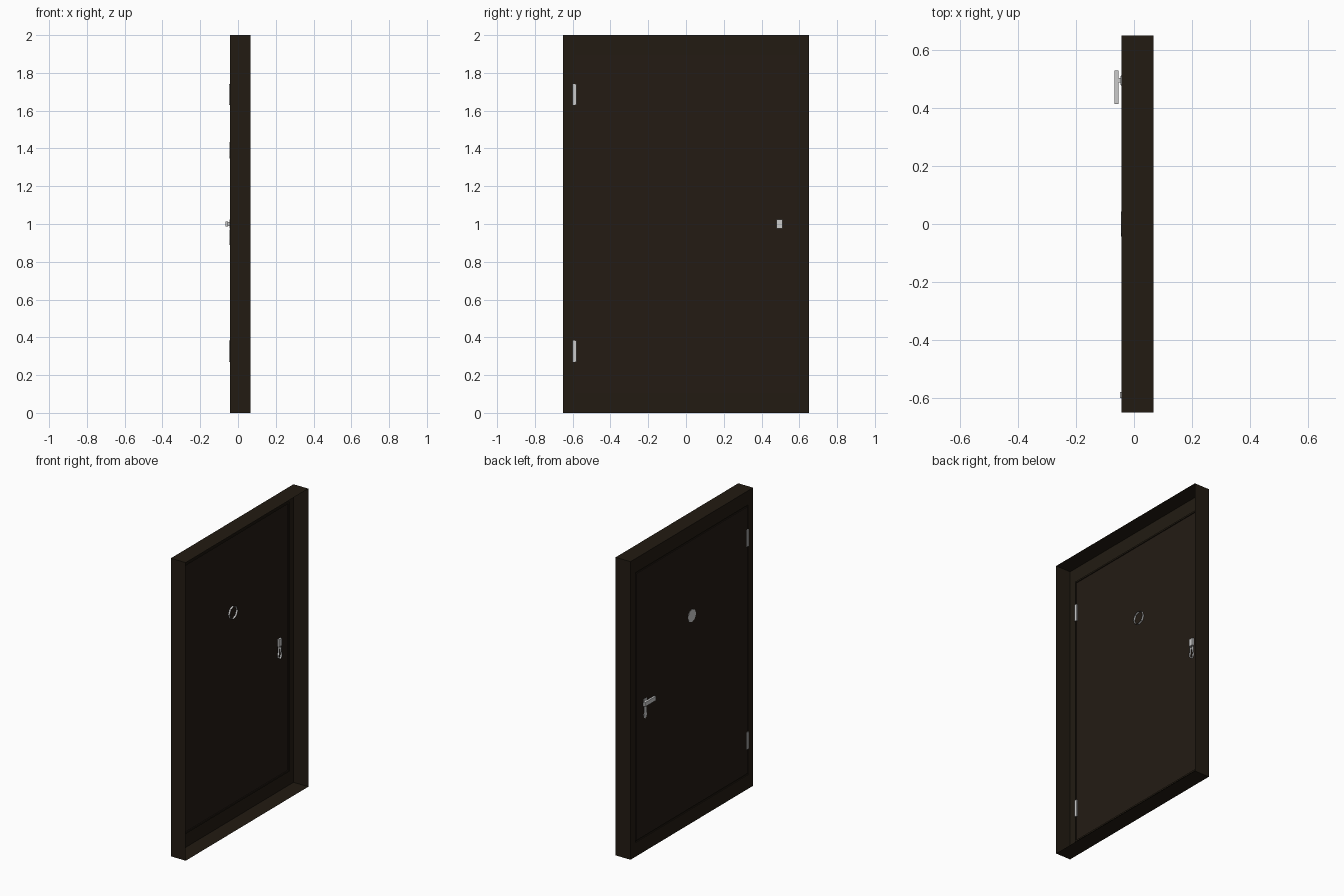
import bpy, bmesh, math

if "Cube" in bpy.data.objects:
    bpy.data.objects.remove(bpy.data.objects["Cube"])

def material(name, rgb):
    m = bpy.data.materials.new(name)
    m.diffuse_color = (*rgb, 1)
    m.use_nodes = True
    m.node_tree.nodes["Principled BSDF"].inputs["Base Color"].default_value = m.diffuse_color
    return m

FRAME = material("dark_wood_frame", (0.016, 0.011, 0.006))
LEAF = material("dark_wood_leaf", (0.017, 0.011, 0.007))
BACK = -0.043   # plane of the door sheet
RIM = 0.067     # open edge of the frame

def finish(name, bm, mat=None):
    bmesh.ops.recalc_face_normals(bm, faces=bm.faces)
    me = bpy.data.meshes.new(name)
    bm.to_mesh(me)
    bm.free()
    ob = bpy.data.objects.new(name, me)
    bpy.context.collection.objects.link(ob)
    if mat:
        me.materials.append(mat)
    return ob

def nested(name, loops, mat, fill=False):
    """Bridge concentric rectangles given as (half width, bottom margin, x)."""
    bm = bmesh.new()
    rings = []
    for h, m, x in loops:
        rings.append([bm.verts.new((x, y, z)) for y, z in
                      ((-h, m), (h, m), (h, 2 - m), (-h, 2 - m))])
    for a, b in zip(rings, rings[1:]):
        for i in range(4):
            j = (i + 1) % 4
            bm.faces.new((a[i], a[j], b[j], b[i]))
    if fill:
        bm.faces.new(rings[-1])
    return finish(name, bm, mat)

def box(name, x, y, z):
    bm = bmesh.new()
    bmesh.ops.create_cube(bm, size=1)
    for v in bm.verts:
        for i, (lo, hi) in enumerate((x, y, z)):
            v.co[i] = lo + (v.co[i] + 0.5) * (hi - lo)
    return finish(name, bm)

def tube(name, outline, x0, x1):
    """Outline in y/z, capped at x0 and open at x1."""
    bm = bmesh.new()
    a = [bm.verts.new((x0, y, z)) for y, z in outline]
    b = [bm.verts.new((x1, y, z)) for y, z in outline]
    n = len(a)
    for i in range(n):
        bm.faces.new((a[i], a[(i + 1) % n], b[(i + 1) % n], b[i]))
    bm.faces.new(a)
    return finish(name, bm)

# Frame: thin open casing, flat border and the rebate around the leaf
nested("door_frame", [(0.65, 0, RIM), (0.65, 0, BACK), (0.598, 0.095, BACK),
                      (0.598, 0.095, BACK + 0.006), (0.588, 0.105, BACK + 0.006)], FRAME)
# Door leaf
nested("door_leaf", [(0.588, 0.105, BACK + 0.006), (0.588, 0.105, BACK)], LEAF, fill=True)

# Hinges
for label, z in (("lower", 0.27), ("upper", 1.63)):
    box(label + "_hinge", (-0.048, -0.034), (-0.6, -0.58), (z, z + 0.112))

# Peephole
tube("peephole", [(0.043 * math.cos(t * math.pi / 4), 1.39 + 0.043 * math.sin(t * math.pi / 4))
                  for t in range(8)], BACK - 0.002, -0.03)

# Handle: backing block, stem and lever
box("handle_plate", (-0.046, -0.03), (0.48, 0.51), (0.976, 1.025))
box("handle_stem", (-0.056, -0.044), (0.489, 0.504), (0.989, 1.011))
box("handle_lever", (-0.067, -0.053), (0.415, 0.53), (0.986, 1.014))

# Lock cylinder below the handle: narrow top, rounder foot
tube("lock_cylinder", [(0.495 + y, z) for y, z in
                       ((-0.009, 0.97), (0.009, 0.97), (0.011, 0.935), (0.017, 0.918), (0.012, 0.898),
                        (0, 0.89), (-0.012, 0.898), (-0.017, 0.918), (-0.011, 0.935))],
     BACK - 0.002, -0.03)
